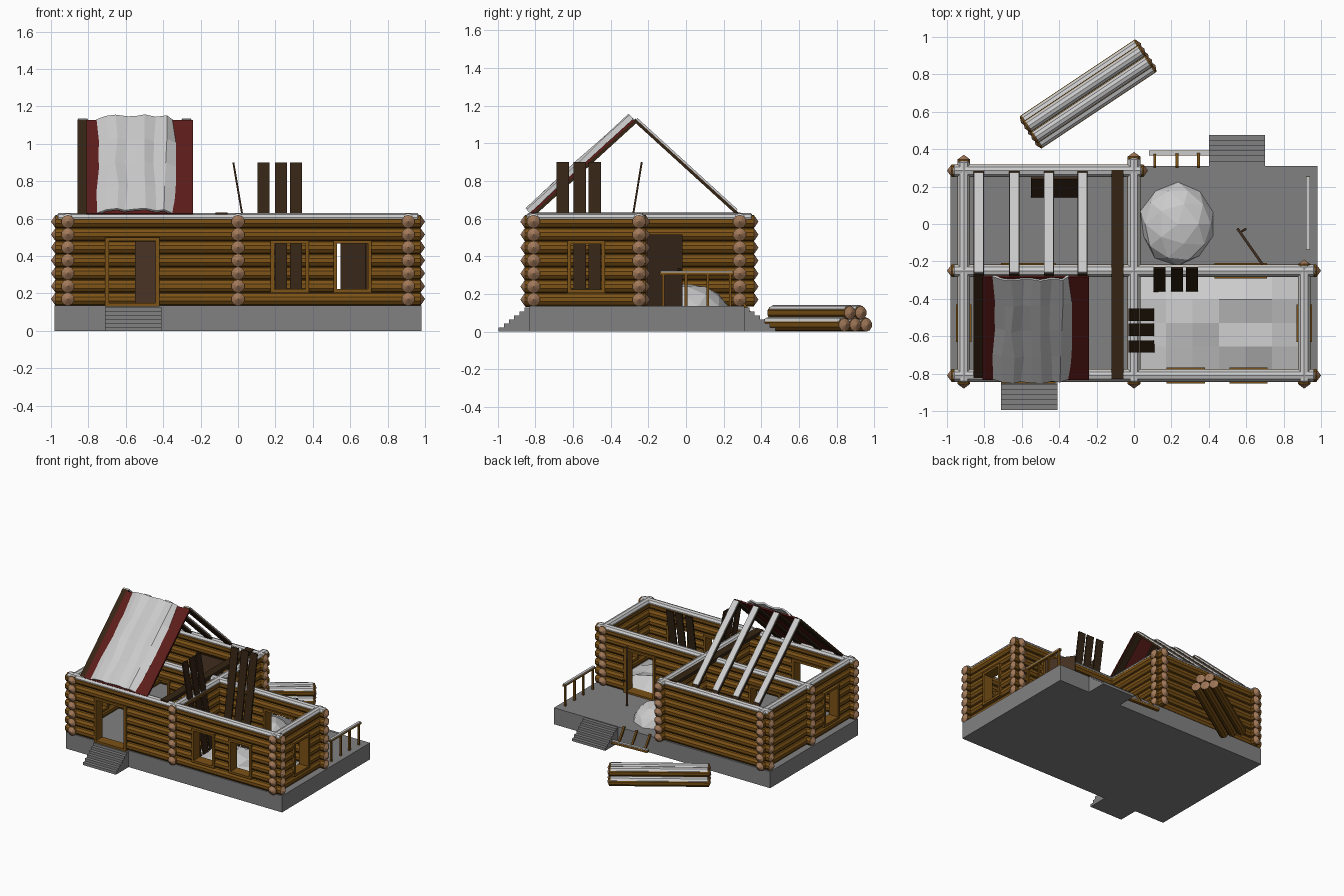
import bpy, bmesh, math, random
from mathutils import Vector as V

if "Cube" in bpy.data.objects:
    bpy.data.objects.remove(bpy.data.objects["Cube"])
random.seed(4)

def mat(name, c):
    m = bpy.data.materials.new(name)
    m.diffuse_color = (*c, 1)
    m.use_nodes = True
    m.node_tree.nodes["Principled BSDF"].inputs["Base Color"].default_value = m.diffuse_color
    return m

LOG = mat("log_wood", (0.20, 0.085, 0.008))
END = mat("log_end", (0.36, 0.19, 0.10))
DARK = mat("dark_wood", (0.035, 0.018, 0.007))
MID = mat("door_wood", (0.055, 0.028, 0.014))
RED = mat("red_roof", (0.11, 0.012, 0.01))
SNOW = mat("snow", (0.75, 0.75, 0.75))
STONE = mat("stone", (0.22, 0.22, 0.22))

def finish(bm, name, *mats):
    me = bpy.data.meshes.new(name)
    bmesh.ops.recalc_face_normals(bm, faces=bm.faces)
    bm.to_mesh(me)
    bm.free()
    for m in mats:
        me.materials.append(m)
    ob = bpy.data.objects.new(name, me)
    bpy.context.collection.objects.link(ob)
    return ob

def add_beam(bm, p0, p1, side, w, t):
    """Box from p0 to p1, width w along side, thickness t."""
    p0, p1 = V(p0), V(p1)
    s = V(side).normalized()
    n = (p1 - p0).cross(s).normalized() * t / 2
    s = s * w / 2
    r = [[bm.verts.new(p + a * s + b * n) for a, b in ((-1, -1), (1, -1), (1, 1), (-1, 1))] for p in (p0, p1)]
    bm.faces.new(r[0])
    bm.faces.new(r[1])
    for i in range(4):
        j = (i + 1) % 4
        bm.faces.new((r[0][i], r[0][j], r[1][j], r[1][i]))

def beams(name, items, m):
    bm = bmesh.new()
    for it in items:
        add_beam(bm, *it)
    return finish(bm, name, m)

def box(x0, x1, y0, y1, z0, z1):
    ym = (y0 + y1) / 2
    zm = (z0 + z1) / 2
    return ((x0, ym, zm), (x1, ym, zm), (0, 1, 0), y1 - y0, z1 - z0)

def add_log(bm, p0, p1, r=0.036, t0=0.025, t1=0.025, n=10):
    """Faceted log with shallow pointed ends."""
    p0, p1 = V(p0), V(p1)
    d = (p1 - p0).normalized()
    s = d.cross(V((0, 0, 1))).normalized()
    rings = []
    for c in (p0 + d * t0, p1 - d * t1):
        rings.append([bm.verts.new(c + r * (s * math.cos(a) + V((0, 0, 1)) * math.sin(a)))
                      for a in (2 * math.pi * (i + 0.5) / n for i in range(n))])
    tips = (bm.verts.new(p0), bm.verts.new(p1))
    for i in range(n):
        j = (i + 1) % n
        bm.faces.new((rings[0][i], rings[0][j], rings[1][j], rings[1][i]))
        for k in (0, 1):
            bm.faces.new((rings[k][i], rings[k][j], tips[k])).material_index = 1

def wall(name, axis, fixed, a, b, openings=()):
    """Seven stacked logs, split around the openings, with snow and frames."""
    pt = lambda u, z: (u, fixed, z) if axis == 'x' else (fixed, u, z)
    bm = bmesh.new()
    for i in range(7):
        z = 0.17 + 0.069 * i
        cuts = sorted(o for o in openings if o[2] < z < o[3])
        start, tip = a, 0.025
        for o in cuts:
            add_log(bm, pt(start, z), pt(o[0], z), t0=tip, t1=0)
            start, tip = o[1], 0
        add_log(bm, pt(start, z), pt(b, z), t0=tip)
    finish(bm, name, LOG, END)
    bm = bmesh.new()
    add_log(bm, pt(a + 0.015, 0.596), pt(b - 0.015, 0.596), r=0.033)
    finish(bm, name + "_snow", SNOW)
    side = (0, 1, 0) if axis == 'x' else (1, 0, 0)
    fr = []
    for u0, u1, z0, z1 in openings:
        for u in (u0, u1):
            fr.append((pt(u, z0), pt(u, z1), side, 0.085, 0.02))
        for z in (z0, z1):
            fr.append((pt(u0 - 0.01, z), pt(u1 + 0.01, z), side, 0.085, 0.018))
    if fr:
        beams(name + "_frames", fr, LOG)

# Foundation and stairs
beams("foundation", [box(-0.98, 0.98, -0.83, 0.31, 0, 0.135)], STONE)
for name, x, y, d in (("front_steps", -0.71, -0.83, -1), ("back_steps", 0.40, 0.31, 1)):
    items = []
    for i in range(6):
        ye = y + d * 0.0275 * (6 - i)
        items.append(box(x, x + 0.30, min(y, ye), max(y, ye), 0.0215 * i, 0.0215 * (i + 1)))
    beams(name, items, STONE)

# Log walls
DOOR, WIN = (0.14, 0.49), (0.215, 0.475)
wall("front_wall", 'x', -0.81, -1.0, 1.0, [(-0.70, -0.43, *DOOR), (0.185, 0.37, *WIN), (0.52, 0.705, *WIN)])
wall("inner_long_wall", 'x', -0.25, -1.0, 1.0, [(-0.70, -0.43, *DOOR), (0.44, 0.70, *DOOR)])
wall("back_wall", 'x', 0.285, -1.0, 0.075)
wall("left_wall", 'y', -0.91, -0.88, 0.37, [(-0.62, -0.44, *WIN)])
wall("middle_wall", 'y', 0.0, -0.88, 0.385)
wall("right_wall", 'y', 0.91, -0.88, -0.19, [(-0.62, -0.44, *WIN)])

# Doors: one leaning inside, one hanging open on the porch
beams("leaning_door", [((-0.425, 0.15, 0.135), (-0.425, 0.25, 0.49), (1, 0, 0), 0.25, 0.018)], MID)
beams("open_door", [((0.62, -0.12, 0.137), (0.62, -0.12, 0.515), (0.14, -0.20, 0), 0.235, 0.014)], MID)
beams("door_handle", [((0.575, -0.04, 0.33), (0.60, -0.025, 0.33), (0, 0, 1), 0.012, 0.012)], DARK)

# Loose boards leaning on the inner walls, plus a joist
beams("boards_on_long_wall", [((x, -0.36, 0.14), (x, -0.235, 0.90), (1, 0, 0), 0.065, 0.01)
                              for x in (0.137, 0.23, 0.31)], DARK)
beams("boards_on_middle_wall", [((0.105, y, 0.14), (-0.025, y, 0.90), (0, 1, 0), 0.065, 0.01)
                                for y in (-0.655, -0.565, -0.485)], DARK)
beams("ceiling_joist", [box(-0.12, -0.055, -0.83, 0.29, 0.605, 0.633)], DARK)

# Roof: rafters, red sheet, snow
RX = (-0.83, -0.64, -0.455, -0.275)
beams("front_rafters", [((x, -0.825, 0.61), (x, -0.265, 1.12), (1, 0, 0), 0.055, 0.02) for x in RX], DARK)
beams("back_rafters", [((x, -0.275, 1.125), (x, 0.285, 0.615), (1, 0, 0), 0.055, 0.016) for x in RX], DARK)
beams("rafter_snow", [((x, -0.262, 1.13), (x, 0.27, 0.645), (1, 0, 0), 0.05, 0.012) for x in RX], SNOW)
beams("roof_sheet", [((-0.525, -0.83, 0.622), (-0.525, -0.28, 1.123), (1, 0, 0), 0.57, 0.012)], RED)

def patch(name, nx, ny, f):
    """Faceted snow sheet from a point function of grid coordinates."""
    bm = bmesh.new()
    g = [[bm.verts.new(f(i / nx, j / ny)) for j in range(ny + 1)] for i in range(nx + 1)]
    for i in range(nx):
        for j in range(ny):
            bm.faces.new((g[i][j], g[i + 1][j], g[i + 1][j + 1], g[i][j + 1]))
    return finish(bm, name, SNOW)

wave = [0, 0.024, 0.035, 0.02, 0.03, 0.036, 0.018, 0.028, 0]
def roof_snow(u, v):
    h = wave[round(u * 8)] + random.uniform(-0.004, 0.004)
    x = -0.75 + 0.41 * u + random.uniform(-0.012, 0.012)
    return V((x, -0.83 + 0.55 * v, 0.63 + 0.50 * v)) + V((0, -0.67, 0.74)) * h
ob = patch("roof_snow", 8, 4, roof_snow)
md = ob.modifiers.new("thick", 'SOLIDIFY')
md.thickness = 0.012

# Snow drift filling the front right room
def drift(u, v):
    e = min(1, 4 * u, 4 * (1 - u), 4 * v, 4 * (1 - v))
    return V((0.03 + 0.85 * u, -0.78 + 0.50 * v, 0.138 + e * random.uniform(0.03, 0.09)))
patch("room_snow", 6, 4, drift)

# Snow mound on the porch
bm = bmesh.new()
bmesh.ops.create_icosphere(bm, subdivisions=2, radius=1)
bmesh.ops.bisect_plane(bm, geom=bm.verts[:] + bm.edges[:] + bm.faces[:], plane_co=(0, 0, 0),
                       plane_no=(0, 0, -1), clear_outer=True)
for v in bm.verts:
    k = random.uniform(0.94, 1.03)
    v.co = V((0.235 + 0.205 * v.co.x * k, 0.0 + 0.22 * v.co.y * k, 0.134 + 0.125 * v.co.z * k))
finish(bm, "porch_snow", SNOW)

# Porch railings: one standing, one fallen over the edge
posts = [((0.93, y, 0.135), (0.93, y, 0.31), (1, 0, 0), 0.014, 0.014) for y in (-0.12, 0.0, 0.115, 0.235)]
beams("side_railing", posts + [box(0.92, 0.94, -0.14, 0.255, 0.30, 0.314)], LOG)
beams("side_railing_snow", [box(0.92, 0.94, -0.135, 0.25, 0.314, 0.321)], SNOW)
posts = [((x, 0.305, 0.15), (x, 0.385, 0.03), (1, 0, 0), 0.014, 0.014) for x in (0.11, 0.23, 0.345)]
beams("fallen_railing", posts + [((0.08, 0.38, 0.045), (0.40, 0.38, 0.035), (0, 1, 0), 0.025, 0.018)], LOG)
beams("fallen_railing_snow", [((0.08, 0.38, 0.057), (0.40, 0.38, 0.047), (0, 1, 0), 0.022, 0.007)], SNOW)

# Stacked spare logs behind the house
c = V((-0.245, 0.695, 0))
d = V((0.63, 0.42, 0)).normalized()
s = V((0.42, -0.63, 0)).normalized()
bm, bs = bmesh.new(), bmesh.new()
for off, z in ((-0.07, 0.036), (0, 0.036), (0.07, 0.036), (-0.035, 0.1), (0.035, 0.1)):
    p = c + s * off + V((0, 0, z))
    add_log(bm, p - d * 0.385, p + d * 0.385, t0=0.015, t1=0.015)
    p += V((0, 0, 0.009))
    add_log(bs, p - d * 0.37, p + d * 0.37, r=0.032, t0=0.01, t1=0.01)
finish(bm, "log_pile", LOG, END)
finish(bs, "log_pile_snow", SNOW)
